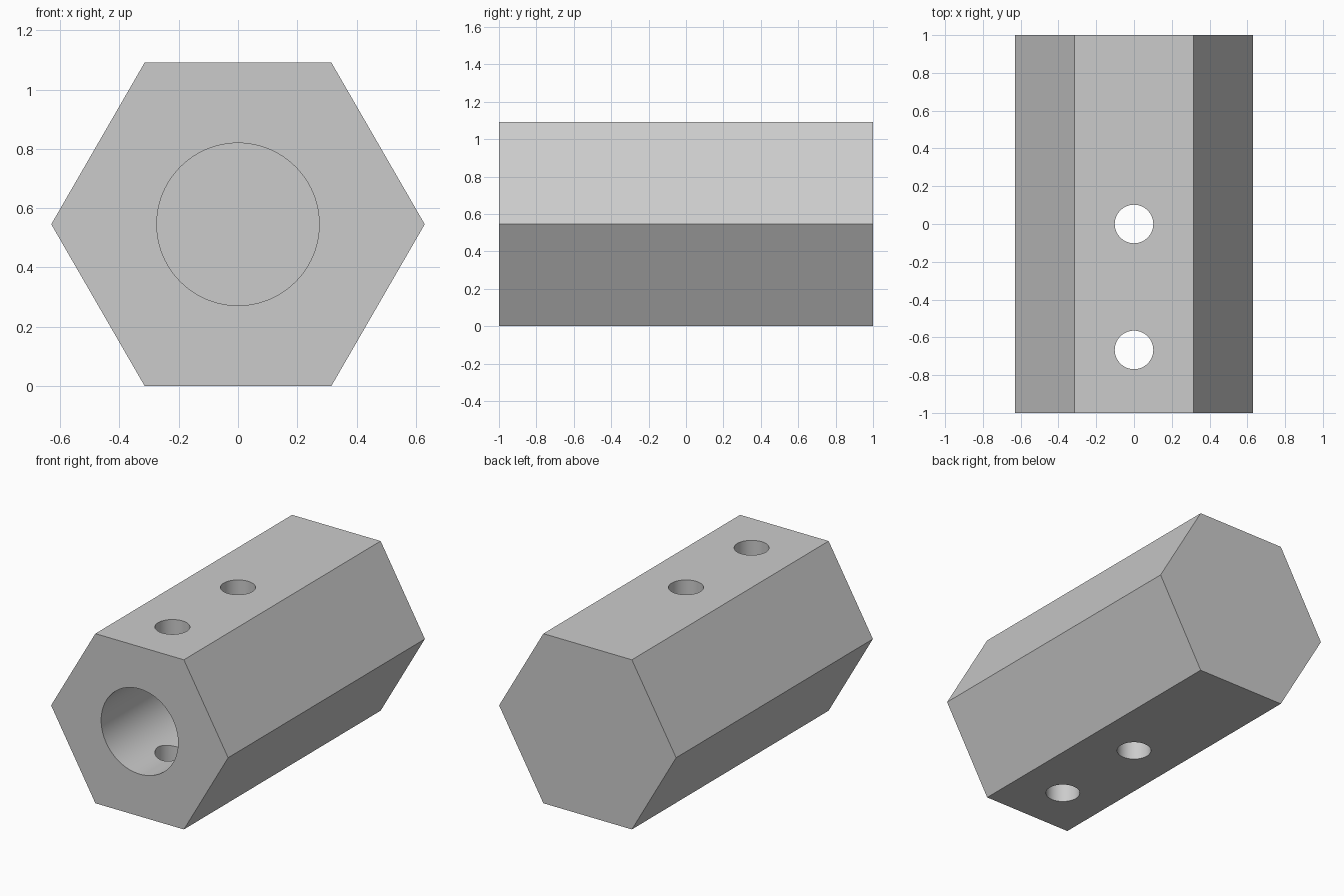
import bpy
import bmesh
from math import cos, sin, tau, sqrt, radians
from mathutils import Vector

cube = bpy.data.objects.get("Cube")
if cube:
    bpy.data.objects.remove(cube, do_unlink=True)

RADIUS = 0.63                      # hexagon corner radius
MID_Z = RADIUS * sqrt(3) / 2       # height of the long axis
FRONT, BACK = -1.0, 1.0
BORE_END = 1 / 3
X, Y, Z = (Vector(v) for v in ((1, 0, 0), (0, 1, 0), (0, 0, 1)))

grey = bpy.data.materials.new("plain grey")
grey.use_nodes = True
colour = (0.6, 0.6, 0.6, 1)
grey.diffuse_color = colour
grey.node_tree.nodes["Principled BSDF"].inputs["Base Color"].default_value = colour


def prism(name, sides, radius, start, u, v, sweep):
    """Regular polygon in the u, v plane, extruded along sweep."""
    bm = bmesh.new()
    ring = [bm.verts.new(start + radius * (u * cos(tau * i / sides) + v * sin(tau * i / sides)))
            for i in range(sides)]
    cap = bm.faces.new(ring)
    new = bmesh.ops.extrude_face_region(bm, geom=[cap], use_keep_orig=True)["geom"]
    bmesh.ops.translate(bm, vec=sweep, verts=[g for g in new if isinstance(g, bmesh.types.BMVert)])
    bmesh.ops.recalc_face_normals(bm, faces=bm.faces)
    mesh = bpy.data.meshes.new(name)
    bm.to_mesh(mesh)
    bm.free()
    mesh.materials.append(grey)
    obj = bpy.data.objects.new(name, mesh)
    bpy.context.collection.objects.link(obj)
    return obj


# Hexagonal body lying along y
body = prism("hex_body", 6, RADIUS, Vector((0, FRONT, MID_Z)), X, Z, Y * (BACK - FRONT))

# Blind bore from the front, and two cross holes straight through
cutters = [prism("bore_cutter", 96, 0.274, Vector((0, FRONT - 0.2, MID_Z)), X, Z,
                 Y * (BORE_END - FRONT + 0.2))]
for label, y in (("front", -2 / 3), ("middle", 0)):
    cutters.append(prism(label + "_hole_cutter", 64, 0.102, Vector((0, y, -0.2)), X, Y,
                         Z * (2 * MID_Z + 0.4)))

bpy.ops.object.select_all(action="DESELECT")
body.select_set(True)
bpy.context.view_layer.objects.active = body
for cutter in cutters:
    cut = body.modifiers.new(cutter.name, "BOOLEAN")
    cut.operation = "DIFFERENCE"
    cut.solver = "EXACT"
    cut.object = cutter
    bpy.ops.object.modifier_apply(modifier=cut.name)
    bpy.data.objects.remove(cutter, do_unlink=True)

# Smooth hole walls, crisp edges
bpy.ops.object.shade_smooth_by_angle(angle=radians(30))
